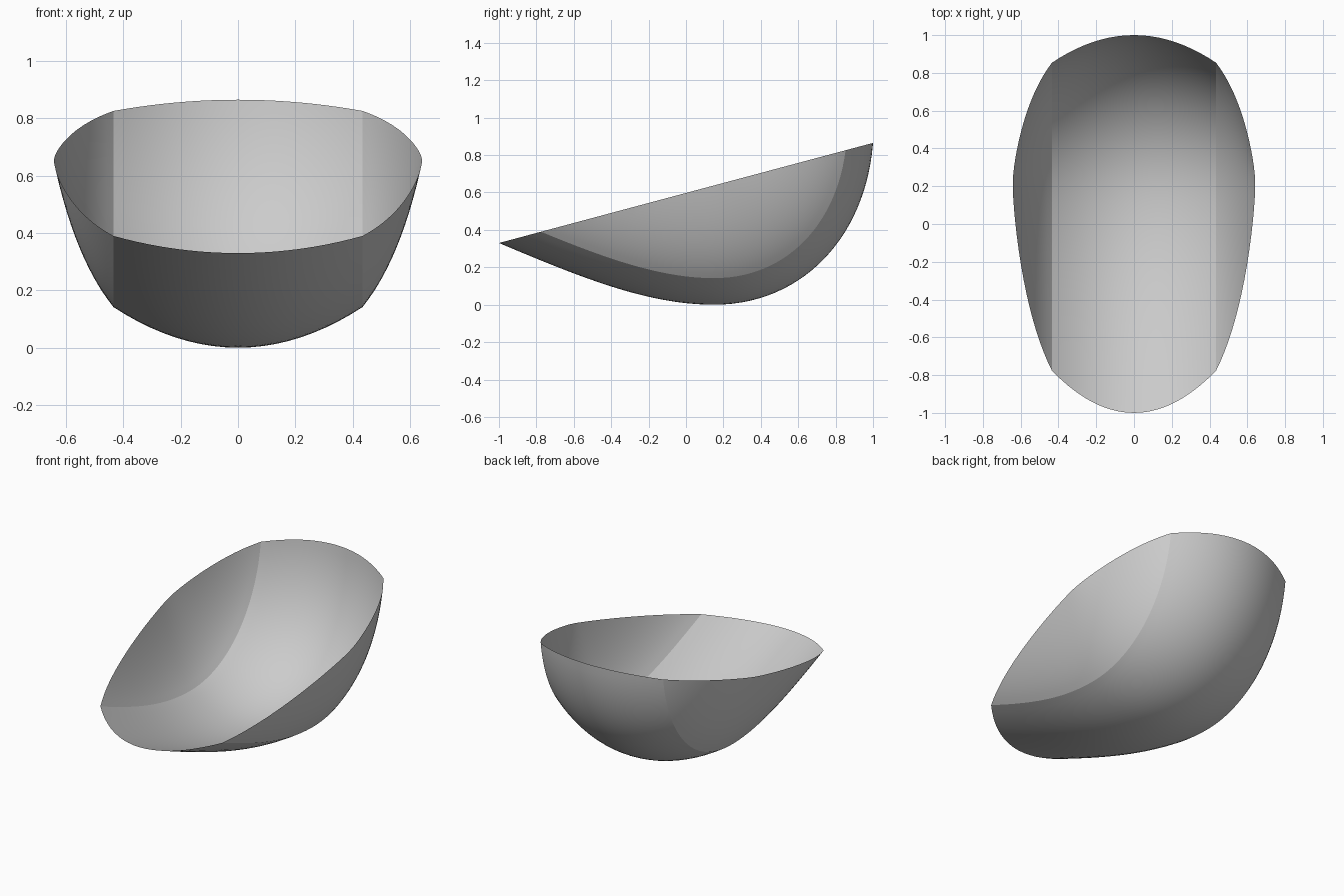
import bpy, bmesh, math
from mathutils import Vector

if "Cube" in bpy.data.objects:
    bpy.data.objects.remove(bpy.data.objects["Cube"])


def bezier(a, b, c, d, n):
    pts = [Vector(p) for p in (a, b, c, d)]
    out = []
    for i in range(n + 1):
        t = i / n
        w = ((1 - t) ** 3, 3 * t * (1 - t) ** 2, 3 * t * t * (1 - t), t ** 3)
        out.append(sum((p * k for p, k in zip(pts, w)), Vector((0, 0))))
    return out


# keel profile in (y, z), front lip to back lip, slightly overrun at both ends
keel = bezier((-1, .33), (-.55, .14), (-.2, 0), (.15, 0), 24)
keel += bezier((.15, 0), (.62, 0), (.96, .36), (1, .865), 28)[1:]
keel.insert(0, keel[0] + (keel[0] - keel[1]).normalized() * .03)
keel.append(keel[-1] + (keel[-1] - keel[-2]).normalized() * .03)

# half cross-section (x, inward offset): shallow floor, then steeper side wall
CREASE = (.435, .142)
half = [(CREASE[0] * i / 10, CREASE[1] * (i / 10) ** 2) for i in range(11)]
half += [tuple(p) for p in bezier(CREASE, (.545, .28), (.61, .48), (.653, .70), 14)[1:]]
section = [(-x, d) for x, d in reversed(half[1:])] + half

# sweep the section along the keel
bm = bmesh.new()
rows = []
for i, p in enumerate(keel):
    t = (keel[min(i + 1, len(keel) - 1)] - keel[max(i - 1, 0)]).normalized()
    n = Vector((-t.y, t.x))
    rows.append([bm.verts.new((x, p.x + n.x * d, p.y + n.y * d)) for x, d in section])
for a, b in zip(rows, rows[1:]):
    for j in range(len(section) - 1):
        bm.faces.new((a[j], a[j + 1], b[j + 1], b[j]))

# trim along the sloping straight rim
slope = (.865 - .33) / 2
bmesh.ops.bisect_plane(bm, geom=bm.verts[:] + bm.edges[:] + bm.faces[:], dist=1e-5,
                       plane_co=(0, -1, .33), plane_no=(0, -slope, 1), clear_outer=True)

mesh = bpy.data.meshes.new("shell")
bm.to_mesh(mesh)
bm.free()
shell = bpy.data.objects.new("shell", mesh)
bpy.context.collection.objects.link(shell)

grey = bpy.data.materials.new("light grey")
grey.diffuse_color = (.6, .6, .6, 1)
grey.use_nodes = True
grey.node_tree.nodes["Principled BSDF"].inputs["Base Color"].default_value = grey.diffuse_color
mesh.materials.append(grey)

# smooth with the lengthwise creases kept sharp
bpy.context.view_layer.objects.active = shell
shell.select_set(True)
bpy.ops.object.shade_smooth_by_angle(angle=math.radians(14))
